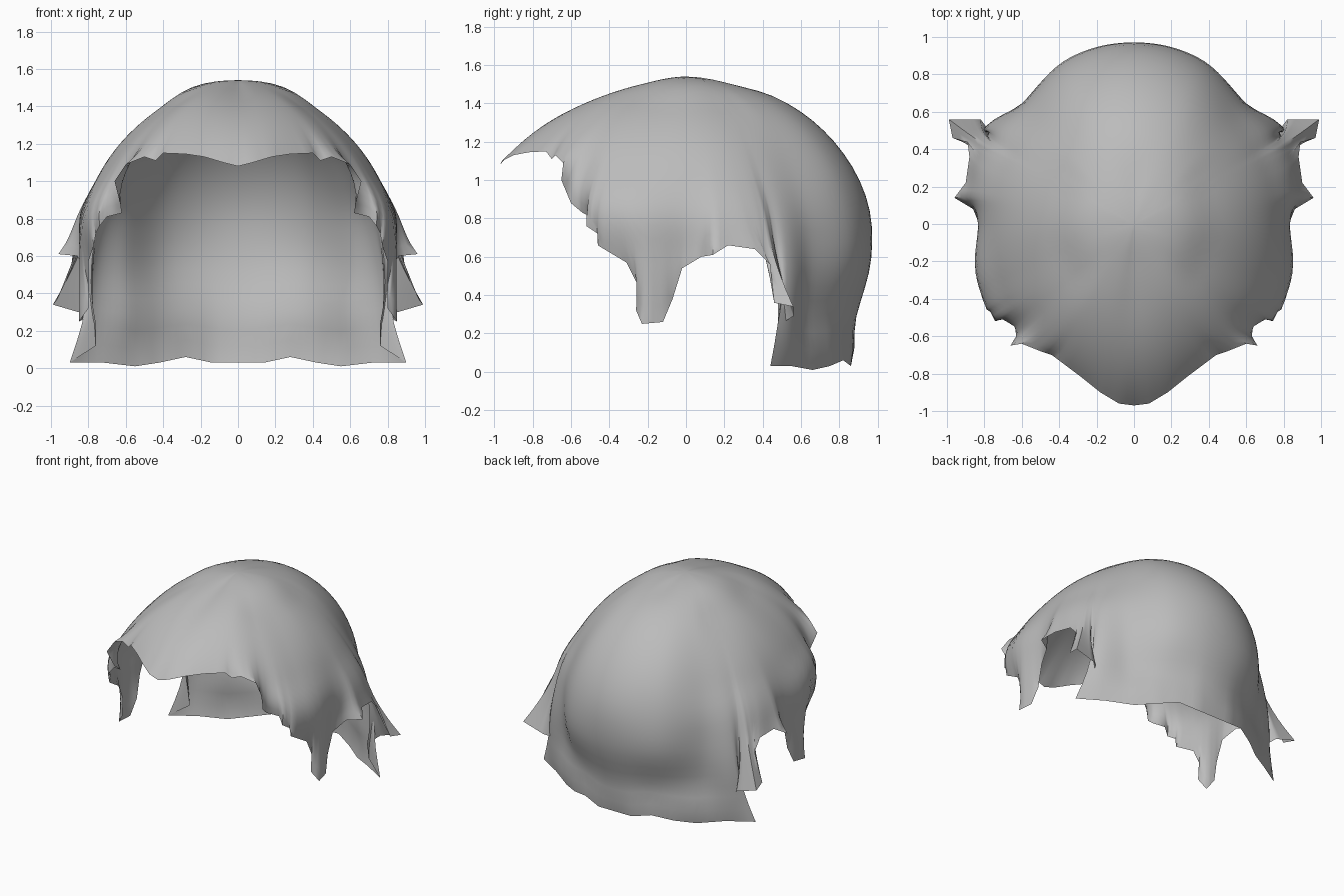
import bpy, bmesh, math
from mathutils import Vector

if "Cube" in bpy.data.objects:
    bpy.data.objects.remove(bpy.data.objects["Cube"])

CENTRE = Vector((0, 0, 0.6))

# Dome radius by azimuth (0 = front, 180 = back) and by angle from the zenith
AZ = [0, 30, 50, 68, 90, 112, 125, 138, 158, 180]
TH = [0, 15, 30, 60, 75, 90, 110, 125]
RADIUS = [
    [.94, .93, .955, 1.06, 1.10, 1.10, 1.10, 1.10],
    [.94, .935, .95, 1.00, 1.02, 1.00, 1.00, 1.00],
    [.94, .935, .915, .945, .985, .97, .95, .95],
    [.94, .935, .895, .89, .925, .89, .88, .90],
    [.94, .935, .89, .86, .855, .82, .84, .90],
    [.94, .935, .89, .865, .88, .865, .90, 1.00],
    [.94, .935, .90, .87, .89, .91, .97, 1.06],
    [.94, .935, .92, .885, .885, .88, .91, 1.04],
    [.94, .935, .945, .96, .96, .95, .92, 1.03],
    [.94, .93, .955, .985, .988, .965, .935, 1.015],
]

# Ragged hem of one half: fringe, temple curl, sideburn, ear gap, spikes, nape
HEM = [
    (0, -.97, 1.08), (.08, -.96, 1.10), (.18, -.90, 1.13), (.28, -.82, 1.145),
    (.40, -.73, 1.15), (.44, -.70, 1.11), (.50, -.68, 1.13), (.60, -.64, 1.09),
    (.66, -.65, 1.00), (.63, -.60, .88), (.62, -.54, .83), (.70, -.50, .81),
    (.74, -.52, .76), (.76, -.46, .72), (.77, -.46, .66), (.80, -.31, .57),
    (.80, -.25, .45), (.80, -.26, .32), (.85, -.23, .25), (.83, -.12, .26),
    (.81, -.07, .38), (.82, -.02, .54), (.86, .08, .60), (.96, .14, .61),
    (.90, .22, .66), (.88, .36, .64), (.89, .44, .56), (.97, .46, .36),
    (.99, .56, .34), (.82, .56, .29), (.76, .48, .24), (.76, .50, .12),
    (.90, .44, .03), (.72, .55, .03), (.55, .66, .01), (.42, .75, .03),
    (.28, .82, .06), (.14, .86, .03), (0, .86, .03),
]


def spline(xs, ys, x):
    """Cubic Hermite through uneven samples."""
    x = min(max(x, xs[0]), xs[-1])
    i = max(k for k in range(len(xs) - 1) if xs[k] <= x)

    def slope(k):
        a, b = max(k - 1, 0), min(k + 1, len(xs) - 1)
        # level at both ends: mirror plane and crown
        return 0 if k in (0, len(xs) - 1) else (ys[b] - ys[a]) / (xs[b] - xs[a])
    h = xs[i + 1] - xs[i]
    t = (x - xs[i]) / h
    return ((2*t**3 - 3*t*t + 1) * ys[i] + (t**3 - 2*t*t + t) * h * slope(i)
            + (3*t*t - 2*t**3) * ys[i + 1] + (t**3 - t*t) * h * slope(i + 1))


def dome_radius(az, th):
    return spline(AZ, [spline(TH, row, th) for row in RADIUS], az)


def averaged(values, width):
    """Moving average that narrows towards both ends."""
    out, last = [], len(values) - 1
    for j in range(len(values)):
        w = min(width, j, last - j)
        near = values[j - w:j + w + 1]
        out.append(sum(near) / len(near))
    return out


# Subdivide the hem, then express it in angles around the head centre
hem = []
for a, b in zip(HEM, HEM[1:]):
    a, b = Vector(a), Vector(b)
    n = max(2, round((b - a).length / 0.045))
    hem += [a.lerp(b, k / n) for k in range(n)]
hem.append(Vector(HEM[-1]))
polar = []
for p in hem:
    d = p - CENTRE
    polar.append((math.degrees(math.atan2(d.x, -d.y)),
                  math.degrees(math.acos(d.z / d.length)), d.length))

# Even out neighbouring strands so only their ends are ragged
ratios = [r / dome_radius(az, th) for az, th, r in polar]
even_az = averaged(averaged(sorted(p[0] for p in polar), 7), 5)
even_th = averaged([p[1] for p in polar], 6)
even_ratio = averaged(averaged(ratios, 3), 3)

# Hair shell: strands run from the crown to the hem
ROWS = 26
bm = bmesh.new()
crown = bm.verts.new((0, 0, 1.54))
columns = []
for j, (az_h, th_h, r_h) in enumerate(polar):
    col = []
    for i in range(1, ROWS + 1):
        s = i / ROWS
        az = even_az[j] + (az_h - even_az[j]) * s**7
        th = s * (even_th[j] + (th_h - even_th[j]) * s**3)
        flare = (even_ratio[j] - 1) * s**7 + (ratios[j] - even_ratio[j]) * s**11
        r = dome_radius(az, th) * (1 + flare)
        # shallow parting at the front
        if az < 90:
            r -= 0.008 * math.exp(-(az / 10)**2) * math.sin(math.pi * s)
        a, t = math.radians(az), math.radians(th)
        p = CENTRE + r * Vector((math.sin(a) * math.sin(t),
                                 -math.cos(a) * math.sin(t), math.cos(t)))
        if j in (0, len(polar) - 1):
            p.x = 0
        col.append(bm.verts.new(p))
    columns.append(col)
for a, b in zip(columns, columns[1:]):
    bm.faces.new((crown, a[0], b[0]))
    for i in range(ROWS - 1):
        bm.faces.new((a[i], a[i + 1], b[i + 1], b[i]))

mesh = bpy.data.meshes.new("hair_shell")
bm.to_mesh(mesh)
bm.free()
hair = bpy.data.objects.new("hair_shell", mesh)
bpy.context.collection.objects.link(hair)
grey = bpy.data.materials.new("hair_grey")
grey.diffuse_color = (0.5, 0.5, 0.5, 1)
grey.use_nodes = True
grey.node_tree.nodes["Principled BSDF"].inputs["Base Color"].default_value = grey.diffuse_color
mesh.materials.append(grey)

mirror = hair.modifiers.new("mirror", 'MIRROR')
mirror.use_clip = True
mirror.merge_threshold = 0.001

bpy.context.view_layer.objects.active = hair
hair.select_set(True)
bpy.ops.object.shade_smooth_by_angle(angle=math.radians(60))
